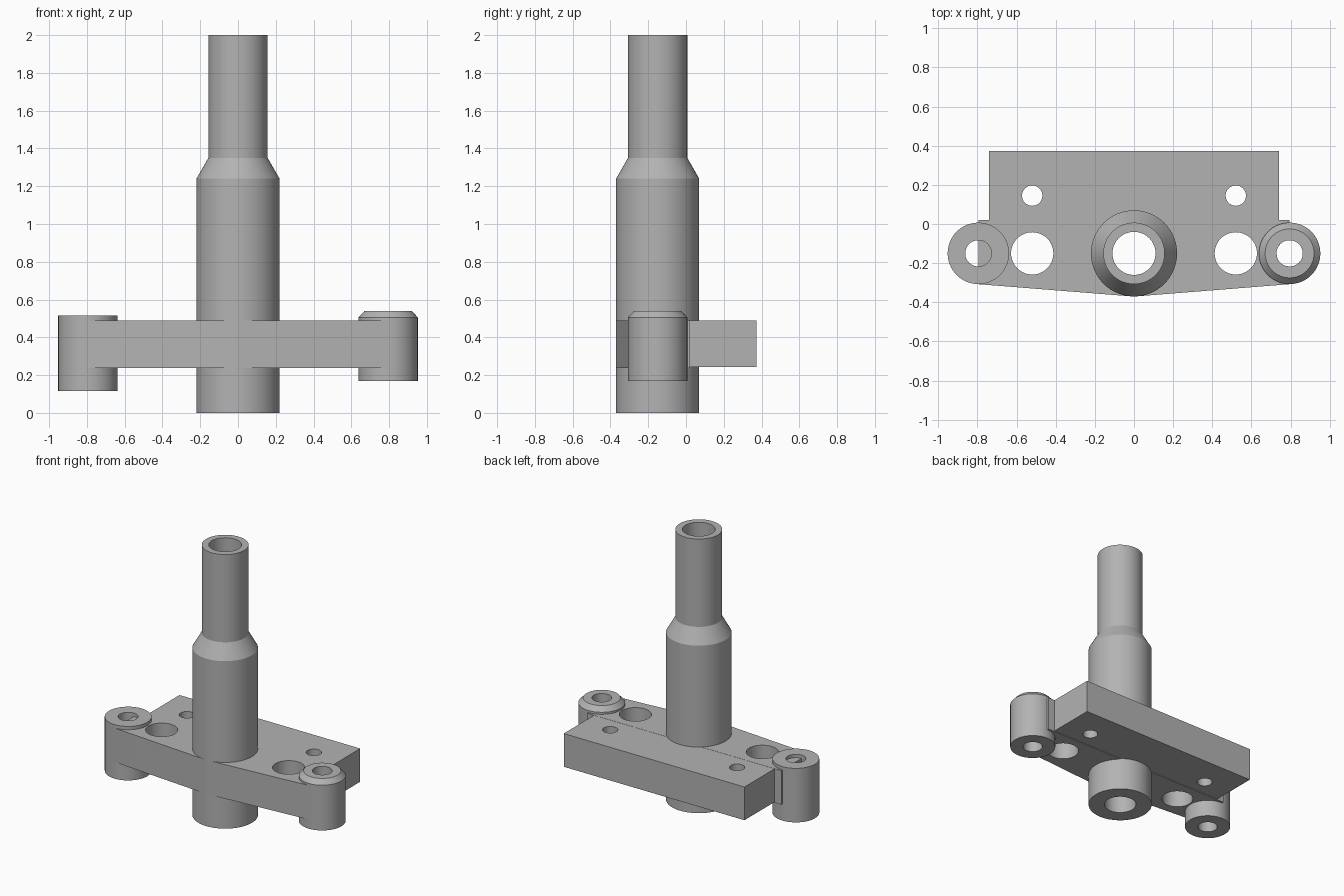
import bpy
import bmesh
from math import cos, sin, pi, radians, asin

cube = bpy.data.objects.get("Cube")
if cube:
    bpy.data.objects.remove(cube, do_unlink=True)

steel = bpy.data.materials.new("plain grey")
steel.use_nodes = True
GREY = (0.45, 0.45, 0.45, 1)
steel.diffuse_color = GREY
steel.node_tree.nodes["Principled BSDF"].inputs["Base Color"].default_value = GREY

AXIS_Y = -0.15      # shared line of column and bosses
BOSS_X = 0.795
BOSS_R, COLUMN_R = 0.157, 0.22
BOSS_HOLE = 0.067


def finish(obj):
    obj.data.materials.clear()
    obj.data.materials.append(steel)
    bpy.ops.object.select_all(action='DESELECT')
    obj.select_set(True)
    bpy.context.view_layer.objects.active = obj
    bpy.ops.object.shade_smooth_by_angle(angle=radians(25))


def arc(x, y, r, start, end, steps):
    span = end - start
    return [(x + r * cos(start + span * i / steps),
             y + r * sin(start + span * i / steps)) for i in range(steps + 1)]


def circle(x, y, r, steps=48):
    return arc(x, y, r, 0, 2 * pi, steps)[:-1]


def tube(name, x, y, profile, steps=64):
    """Revolve a closed (radius, z) loop around a vertical axis."""
    bm = bmesh.new()
    rings = []
    for i in range(steps):
        a = 2 * pi * i / steps
        rings.append([bm.verts.new((x + r * cos(a), y + r * sin(a), z)) for r, z in profile])
    n = len(profile)
    for i in range(steps):
        a, b = rings[i], rings[(i + 1) % steps]
        for j in range(n):
            k = (j + 1) % n
            bm.faces.new((a[j], b[j], b[k], a[k]))
    bmesh.ops.recalc_face_normals(bm, faces=bm.faces)
    mesh = bpy.data.meshes.new(name)
    bm.to_mesh(mesh)
    bm.free()
    obj = bpy.data.objects.new(name, mesh)
    bpy.context.collection.objects.link(obj)
    finish(obj)


def plate(name, loops, bottom, top):
    """Extrude a flat outline (first loop) with holes (other loops)."""
    curve = bpy.data.curves.new(name, 'CURVE')
    curve.dimensions = '2D'
    curve.fill_mode = 'BOTH'
    curve.extrude = (top - bottom) / 2
    for loop in loops:
        spline = curve.splines.new('POLY')
        spline.points.add(len(loop) - 1)
        for point, (x, y) in zip(spline.points, loop):
            point.co = (x, y, 0, 1)
        spline.use_cyclic_u = True
    obj = bpy.data.objects.new(name, curve)
    obj.location.z = (top + bottom) / 2
    bpy.context.collection.objects.link(obj)
    bpy.ops.object.select_all(action='DESELECT')
    obj.select_set(True)
    bpy.context.view_layer.objects.active = obj
    bpy.ops.object.convert(target='MESH')
    obj = bpy.context.view_layer.objects.active
    bm = bmesh.new()
    bm.from_mesh(obj.data)
    bmesh.ops.remove_doubles(bm, verts=bm.verts, dist=0.0001)
    bm.to_mesh(obj.data)
    bm.free()
    finish(obj)


# Hollow stepped column
bore = 0.11
tube("column", 0, AXIS_Y, [(bore, 0), (COLUMN_R, 0), (COLUMN_R, 1.24),
                           (BOSS_R, 1.35), (BOSS_R, 2), (bore, 2)])

# End bosses: chamfered on the left, plain and lower on the right
tube("left_boss", BOSS_X, AXIS_Y, [(BOSS_HOLE, 0.17), (BOSS_R, 0.17), (BOSS_R, 0.505),
                                   (0.125, 0.54), (BOSS_HOLE, 0.54)])
tube("right_boss", -BOSS_X, AXIS_Y, [(BOSS_HOLE, 0.115), (BOSS_R, 0.115),
                                     (BOSS_R, 0.515), (BOSS_HOLE, 0.515)])

# Web: front edges tangent to bosses and column, left end notched by the boss hole
tilt = asin((COLUMN_R - BOSS_R) / BOSS_X)
front_y = AXIS_Y - BOSS_R / cos(tilt)
nose = arc(0, AXIS_Y, COLUMN_R, -pi / 2 - tilt, -pi / 2 + tilt, 4)
notch = arc(BOSS_X, AXIS_Y, BOSS_HOLE, 1.5 * pi, pi / 2, 24)
web = [(-BOSS_X, 0.02), (-BOSS_X, front_y)] + nose + [(BOSS_X, front_y)] + notch + [(BOSS_X, 0.02)]
large_holes = [circle(s * 0.52, AXIS_Y, 0.108) for s in (-1, 1)]
plate("web", [web, circle(0, AXIS_Y, 0.16)] + large_holes, 0.238, 0.49)

# Rear block with two small holes
block = [(-0.74, 0.02), (0.74, 0.02), (0.74, 0.373), (-0.74, 0.373)]
small_holes = [circle(s * 0.52, 0.145, 0.052, 32) for s in (-1, 1)]
plate("rear_block", [block] + small_holes, 0.243, 0.489)
